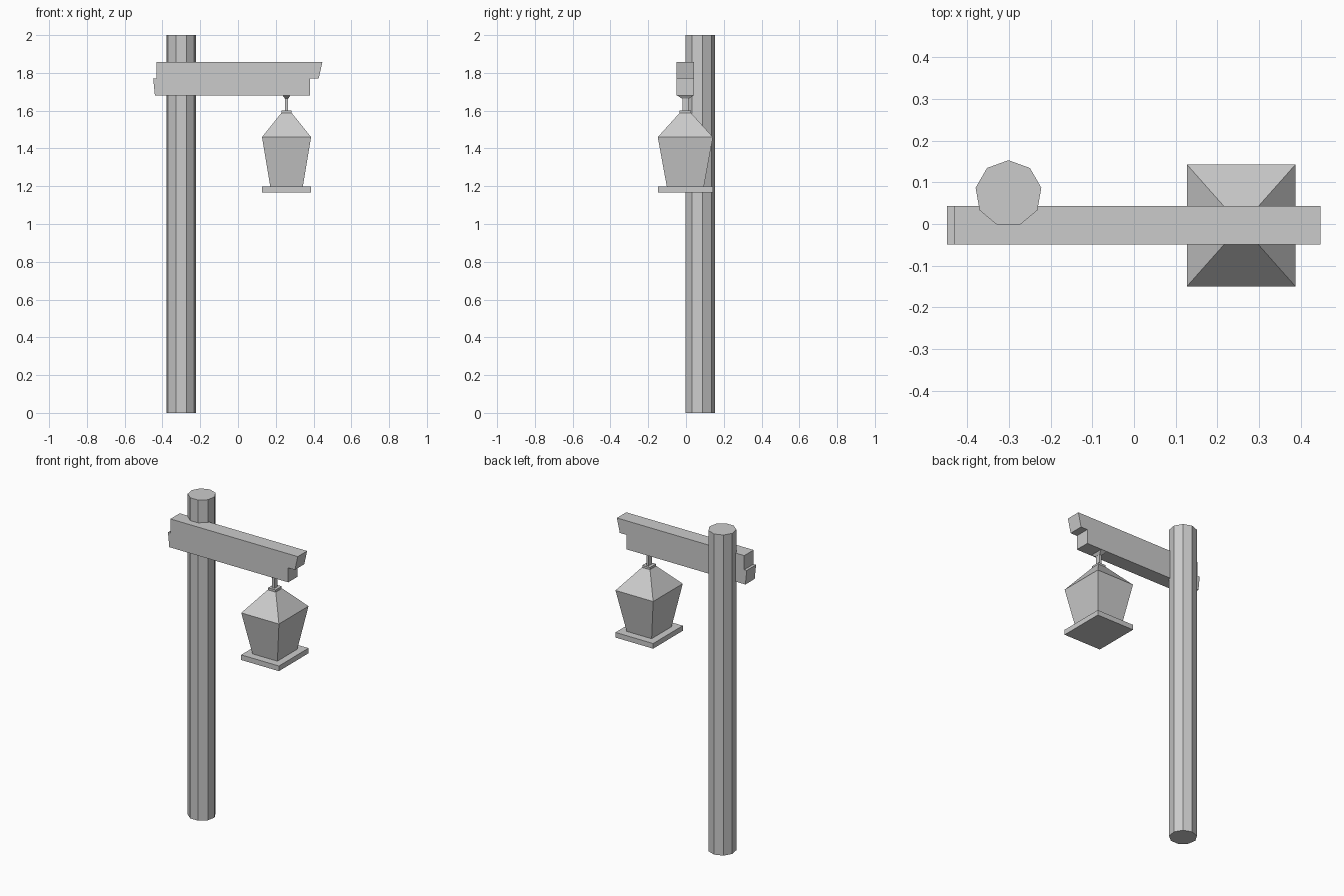
import bpy, bmesh, math

if "Cube" in bpy.data.objects:
    bpy.data.objects.remove(bpy.data.objects["Cube"])


def make_object(name, bm):
    bmesh.ops.recalc_face_normals(bm, faces=bm.faces)
    mesh = bpy.data.meshes.new(name)
    bm.to_mesh(mesh)
    bm.free()
    obj = bpy.data.objects.new(name, mesh)
    bpy.context.collection.objects.link(obj)
    return obj


def loft(name, rings):
    """Join matching rings of points into one closed solid."""
    bm = bmesh.new()
    loops = [[bm.verts.new(p) for p in ring] for ring in rings]
    n = len(loops[0])
    for low, high in zip(loops, loops[1:]):
        for i in range(n):
            j = (i + 1) % n
            bm.faces.new((low[i], low[j], high[j], high[i]))
    bm.faces.new(loops[0][::-1])
    bm.faces.new(loops[-1])
    return make_object(name, bm)


LX, LY = 0.257, -0.0035  # lantern axis


def rect(hx, hy, z):
    return [(LX + sx * hx, LY + sy * hy, z)
            for sx, sy in ((-1, -1), (1, -1), (1, 1), (-1, 1))]


# Nine-sided post, one corner pointing back
angles = [math.pi / 2 + i * math.tau / 9 for i in range(9)]
loft("post", [[(-0.301 + 0.08 * math.cos(a), 0.073 + 0.08 * math.sin(a), z)
               for a in angles] for z in (0, 2)])

# Crossbeam with notched ends
profile = [(-0.432, 1.858), (-0.432, 1.77), (-0.449, 1.77), (-0.44, 1.68),
           (0.381, 1.68), (0.381, 1.77), (0.427, 1.77), (0.447, 1.858)]
loft("crossbeam", [[(x, y, z) for x, z in profile] for y in (-0.049, 0.043)])

# Lantern parts, from the base plate up to the beam
loft("lantern_base", [rect(0.13, 0.146, 1.166), rect(0.13, 0.146, 1.198)])
loft("lantern_body_and_roof", [rect(0.086, 0.098, 1.198), rect(0.13, 0.146, 1.46),
                               rect(0.028, 0.031, 1.587)])
loft("lantern_cap", [rect(0.026, 0.03, 1.583), rect(0.026, 0.03, 1.6)])
loft("hanger_rod", [rect(0.008, 0.016, 1.6), rect(0.008, 0.016, 1.668)])
loft("hanger_mount", [rect(0.009, 0.018, 1.664), rect(0.02, 0.043, 1.68)])
